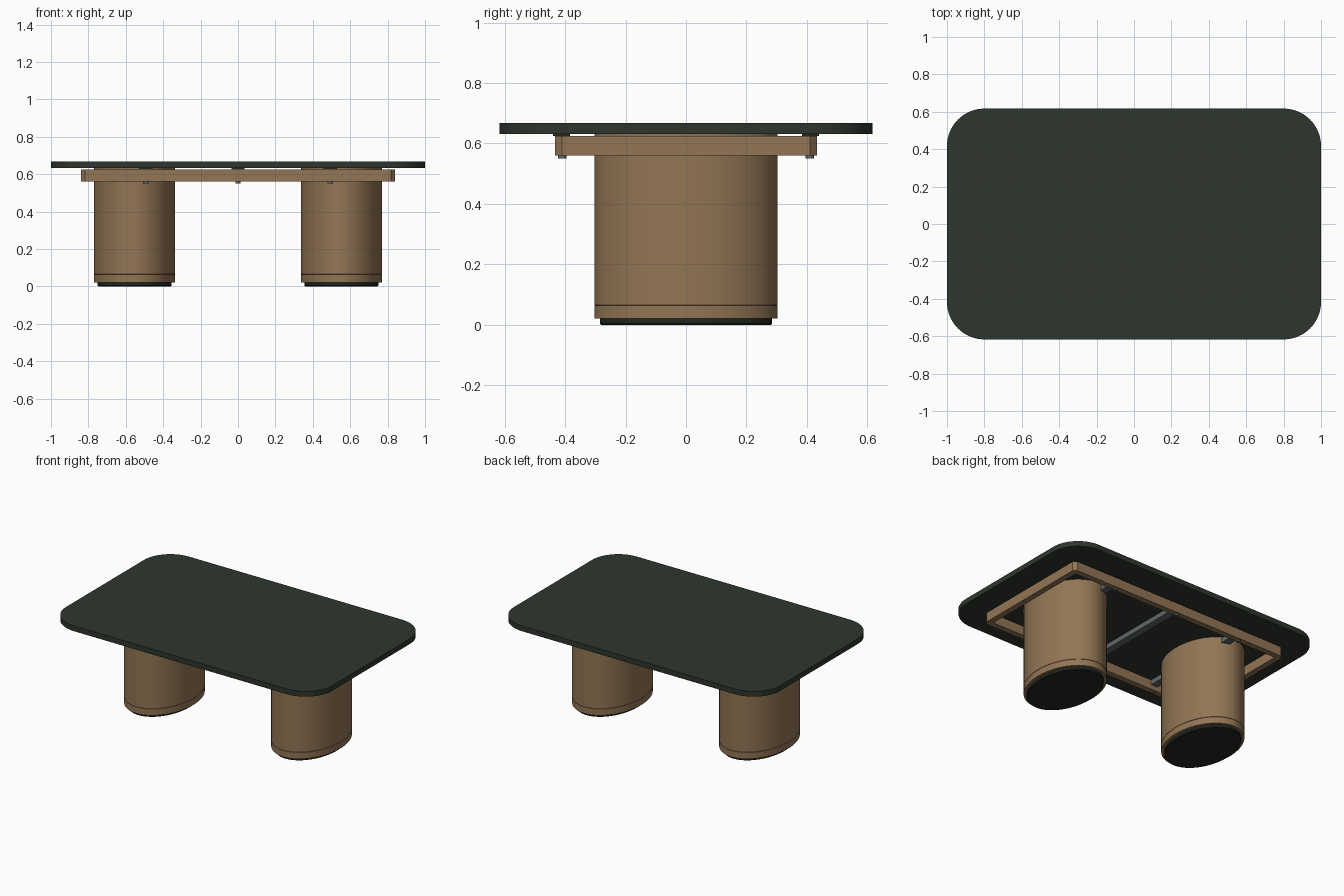
import bpy, bmesh, math
from mathutils import Vector

cube = bpy.data.objects.get("Cube")
if cube:
    bpy.data.objects.remove(cube, do_unlink=True)


def material(name, rgb):
    mat = bpy.data.materials.new(name)
    mat.use_nodes = True
    mat.diffuse_color = (*rgb, 1)
    mat.node_tree.nodes["Principled BSDF"].inputs["Base Color"].default_value = (*rgb, 1)
    return mat


GREEN = material("dark green", (0.027, 0.036, 0.027))
WOOD = material("warm wood", (0.29, 0.18, 0.09))
STEEL = material("grey steel", (0.12, 0.135, 0.14))
BLACK = material("black", (0.016, 0.02, 0.016))


def finish(name, bm, mat, smooth=True):
    bmesh.ops.recalc_face_normals(bm, faces=bm.faces)
    mesh = bpy.data.meshes.new(name)
    bm.to_mesh(mesh)
    bm.free()
    mesh.materials.append(mat)
    obj = bpy.data.objects.new(name, mesh)
    bpy.context.collection.objects.link(obj)
    if smooth:
        bpy.ops.object.select_all(action="DESELECT")
        obj.select_set(True)
        bpy.context.view_layer.objects.active = obj
        bpy.ops.object.shade_smooth_by_angle(angle=math.radians(35))
    return obj


def rounded(hx, hy, r, steps):
    """Outline of a rectangle with rounded corners."""
    pts = []
    for i, (sx, sy) in enumerate([(1, 1), (-1, 1), (-1, -1), (1, -1)]):
        for k in range(steps + 1):
            a = math.pi / 2 * (i + k / steps)
            pts.append((sx * (hx - r) + r * math.cos(a), sy * (hy - r) + r * math.sin(a)))
    return pts


def ellipse(cx, rx, ry, n=96):
    turn = 2 * math.pi / n
    return [(cx + rx * math.cos(i * turn), ry * math.sin(i * turn)) for i in range(n)]


def loft(name, rings, mat):
    """Capped skin through (outline, height) rings."""
    bm = bmesh.new()
    loops = [[bm.verts.new((x, y, z)) for x, y in pts] for pts, z in rings]
    for low, high in zip(loops, loops[1:]):
        for i in range(len(low)):
            j = (i + 1) % len(low)
            bm.faces.new((low[i], low[j], high[j], high[i]))
    bm.faces.new(loops[0][::-1])
    bm.faces.new(loops[-1])
    return finish(name, bm, mat)


def box(name, centre, size, mat):
    bm = bmesh.new()
    bmesh.ops.create_cube(bm, size=1)
    bmesh.ops.scale(bm, vec=Vector(size), verts=bm.verts)
    bmesh.ops.translate(bm, vec=Vector(centre), verts=bm.verts)
    return finish(name, bm, mat, smooth=False)


# Table top
loft("table_top", [(rounded(1, 0.617, 0.2, 16), z) for z in (0.632, 0.668)], GREEN)

# Apron frame: a hollow ring with small chamfered corners
bm = bmesh.new()
loops = [[bm.verts.new((x, y, z)) for x, y in rounded(hx, hy, r, 1)]
         for hx, hy, r, z in [(0.84, 0.433, 0.022, 0.56), (0.84, 0.433, 0.022, 0.625),
                              (0.80, 0.393, 0.005, 0.625), (0.80, 0.393, 0.005, 0.56)]]
for a, b in zip(loops, loops[1:] + loops[:1]):
    for i in range(len(a)):
        j = (i + 1) % len(a)
        bm.faces.new((a[i], a[j], b[j], b[i]))
finish("apron_frame", bm, WOOD, smooth=False)

# Cross bars with mounting pads and bolts
for label, x in (("right", -0.493), ("middle", 0), ("left", 0.493)):
    box(label + "_cross_bar", (x, 0, 0.608), (0.05, 0.79, 0.034), STEEL)
    for end, s in (("front", -1), ("back", 1)):
        box(f"{label}_{end}_pad", (x, s * 0.412, 0.6285), (0.07, 0.055, 0.007), BLACK)
        loft(f"{label}_{end}_bolt",
             [([(px + x, py + s * 0.41) for px, py in ellipse(0, 0.014, 0.014, 16)], z)
              for z in (0.55, 0.562)], STEEL)

# Oval pedestals with a seam near the floor and a recessed foot
for label, s in (("right", -1), ("left", 1)):
    cx = s * 0.553
    outer, inner = ellipse(cx, 0.217, 0.303), ellipse(cx, 0.214, 0.3)
    loft(label + "_pedestal_base", [(outer, 0.02), (outer, 0.063), (inner, 0.064)], WOOD)
    loft(label + "_pedestal", [(inner, 0.064), (outer, 0.066), (outer, 0.632)], WOOD)
    edge, foot = ellipse(cx, 0.193, 0.281), ellipse(cx, 0.197, 0.285)
    loft(label + "_foot", [(edge, 0), (foot, 0.004), (foot, 0.02)], BLACK)
